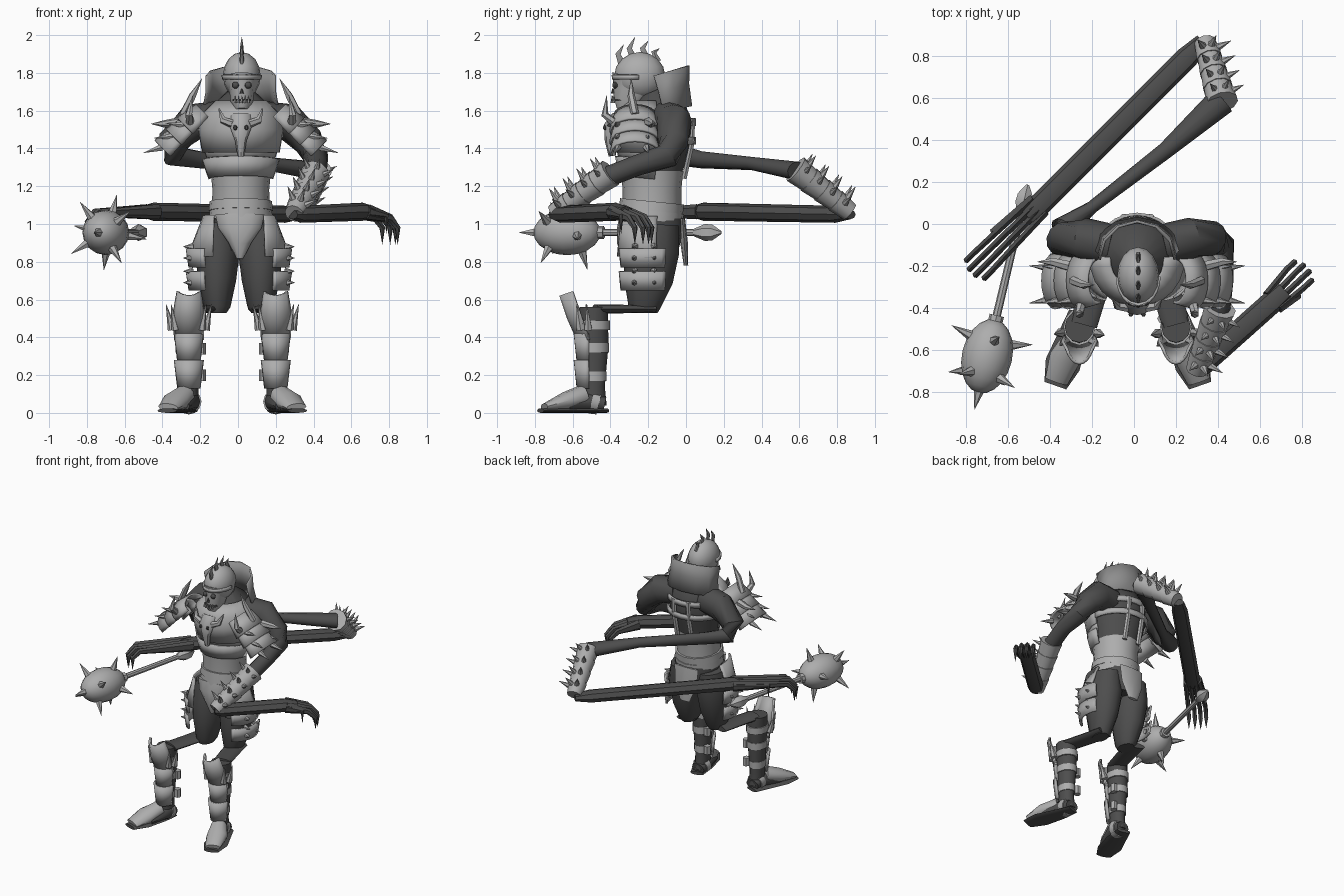
import bpy, bmesh
from math import sin, cos, pi, radians
from mathutils import Vector

default_cube = bpy.data.objects.get("Cube")
if default_cube:
    bpy.data.objects.remove(default_cube)

X, Y, Z = Vector((1, 0, 0)), Vector((0, 1, 0)), Vector((0, 0, 1))
MID = .015


def material(name, value):
    mat = bpy.data.materials.new(name)
    mat.use_nodes = True
    colour = (value, value, value, 1)
    mat.diffuse_color = colour
    mat.node_tree.nodes["Principled BSDF"].inputs["Base Color"].default_value = colour
    return mat


ARMOUR = material("armour grey", .42)
CLOTH = material("collar grey", .27)
BODY = material("body dark grey", .075)


def frame(tangent, ref):
    u = (ref - tangent * ref.dot(tangent)).normalized()
    return u, tangent.cross(u)


def add_tube(bm, path, ref, arc, sides):
    """Sweep an ellipse, or part of one, along (x, y, z, radius, radius) points."""
    centres = [Vector(p[:3]) for p in path]
    closed = arc is None
    start, end = arc or (0, 360)
    count = sides if closed else sides + 1
    rings = []
    for i, p in enumerate(path):
        tangent = Vector()
        if i > 0:
            tangent += (centres[i] - centres[i - 1]).normalized()
        if i < len(path) - 1:
            tangent += (centres[i + 1] - centres[i]).normalized()
        u, v = frame(tangent.normalized(), ref)
        ring = []
        for k in range(count):
            a = radians(start + (end - start) * k / sides)
            ring.append(bm.verts.new(centres[i] + u * p[3] * cos(a) + v * p[-1] * sin(a)))
        rings.append(ring)
    for low, high in zip(rings, rings[1:]):
        for k in range(sides):
            n = (k + 1) % count
            bm.faces.new((low[k], low[n], high[n], high[k]))
    if closed:
        bm.faces.new(rings[0][::-1])
        bm.faces.new(rings[-1])


def part(name, mat, paths, ref=X, arc=None, sides=12, mirror=None):
    bm = bmesh.new()
    for path in paths:
        add_tube(bm, path, ref, arc, sides)
    if mirror is not None:
        copy = bmesh.ops.duplicate(bm, geom=bm.verts[:] + bm.edges[:] + bm.faces[:])["geom"]
        for v in copy:
            if isinstance(v, bmesh.types.BMVert):
                v.co.x = 2 * mirror - v.co.x
    bmesh.ops.recalc_face_normals(bm, faces=bm.faces[:])
    mesh = bpy.data.meshes.new(name)
    bm.to_mesh(mesh)
    bm.free()
    mesh.materials.append(mat)
    obj = bpy.data.objects.new(name, mesh)
    bpy.context.collection.objects.link(obj)
    if arc:
        solid = obj.modifiers.new("thickness", "SOLIDIFY")
        solid.thickness = .014
        solid.offset = 0
    bpy.ops.object.select_all(action="DESELECT")
    obj.select_set(True)
    bpy.context.view_layer.objects.active = obj
    bpy.ops.object.shade_smooth_by_angle(angle=radians(40))
    return obj


def spike(base, direction, length, radius):
    base = Vector(base)
    tip = base + Vector(direction).normalized() * length
    return [(*base, radius), (*tip, .001)]


def ellipsoid(centre, axis, half, radius, depth=None, steps=8):
    centre, axis = Vector(centre), Vector(axis).normalized()
    path = []
    for i in range(steps + 1):
        a = pi * i / steps
        r = max(sin(a), .02)
        path.append((*(centre - axis * half * cos(a)), radius * r, (depth or radius) * r))
    return path


def column(x, *rows):
    """Upright path with one x: rows are (y, z, x radius, y radius)."""
    return [(x, *row) for row in rows]


# Torso and chest armour
part("torso", BODY, [column(MID, (-.17, .86, .13, .13), (-.17, 1, .165, .165), (-.18, 1.12, .14, .14),
                            (-.18, 1.25, .15, .15), (-.17, 1.4, .19, .19), (-.16, 1.55, .2, .2),
                            (-.15, 1.63, .15, .14), (-.18, 1.7, .07, .07))], sides=16)
part("chest_plate", ARMOUR, [column(MID, (-.17, 1.38, .2, .2), (-.17, 1.5, .22, .22),
                                    (-.17, 1.58, .2, .2), (-.17, 1.65, .13, .14))], arc=(-185, 5))
part("rib_plates", ARMOUR, [column(MID, (-.18, z, .165, .17), (-.17, z + .1, .2, .2))
                            for z in (1.24, 1.32)], arc=(-185, 5))
part("waist_plate", ARMOUR, [column(MID, (-.18, 1.06, .155, .155), (-.18, 1.18, .15, .155),
                                    (-.18, 1.28, .16, .165))], sides=16)
part("belt", ARMOUR, [column(MID, (-.185, z, .17, .17), (-.18, z + .05, .165, .17))
                      for z in (1.02, 1.07)], sides=16)
part("groin_plate", ARMOUR, [column(.01, (-.31, .82, .02, .03), (-.32, .9, .06, .045),
                                    (-.32, .98, .115, .045), (-.31, 1.05, .13, .04))])
part("back_flap", ARMOUR, [column(.01, (0, .78, .04, .012), (-.01, .9, .09, .02),
                                  (-.02, 1.03, .1, .015))], sides=8)
part("back_straps", ARMOUR, [column(MID, (-.16, z, .205, .205), (-.16, z + .04, .207, .207))
                             for z in (1.42, 1.52)], arc=(0, 180))
part("back_buckles", ARMOUR, [column(MID + s * .06, (-.01, 1.24, .02, .015), (.03, 1.42, .02, .015),
                                     (.04, 1.56, .02, .01)) for s in (-1, 1)], sides=6)

# Horned skull emblem
part("chest_skull", ARMOUR, [column(MID, (-.39, 1.36, .018, .02), (-.4, 1.44, .03, .03),
                                    (-.4, 1.52, .06, .035), (-.37, 1.58, .05, .02))], sides=8)
part("chest_skull_horns", ARMOUR, [[(.06, -.4, 1.53, .022), (.11, -.39, 1.55, .02),
                                    (.13, -.36, 1.61, .004)]], ref=Z, sides=6, mirror=MID)
part("chest_skull_eyes", BODY, [ellipsoid((.045, -.43, 1.51), Z, .014, .012, steps=4)],
     sides=6, mirror=MID)

# Collar and head
part("collar", CLOTH, [[(MID, -.12, 1.59, .2, .15), (MID, -.145, 1.7, .18, .16),
                        (MID, -.17, 1.785, .18, .19)]], arc=(0, 180), sides=6)
part("helmet", ARMOUR, [ellipsoid((.02, -.245, 1.785), Z, .125, .1, .135)], sides=16)
part("helmet_brow", ARMOUR, [column(.02, (-.25, 1.765, .098, .134), (-.25, 1.79, .1, .137))],
     arc=(-180, 0))
part("skull_mask", ARMOUR, [column(.02, (-.33, 1.6, .035, .04), (-.31, 1.65, .06, .08),
                                   (-.29, 1.7, .065, .1), (-.27, 1.77, .09, .125))])
part("mask_eyes", BODY, [ellipsoid((.053, -.375, 1.735), Z, .018, .02, .015, 6)], sides=8, mirror=.02)
part("mask_nose", BODY, [spike((.02, -.388, 1.69), Z, .03, .012)], sides=6)
part("mask_mouth", BODY, [column(.02, (-.345, 1.65, .05, .05), (-.345, 1.663, .05, .05))])
part("mask_teeth", ARMOUR, [spike((.02 + i * .018, -.392 + abs(i) * .005, 1.64), Z, .04, .008)
                            for i in (-2, -1, 0, 1, 2)], sides=5)
part("helmet_crest", CLOTH, [[(.02, y, z, .012, .022), (.02, y - .02, z + .05, .01, .016),
                              (.02, y + .01, z + h, .001)]
                             for y, z, h in ((-.34, 1.85, .1), (-.28, 1.88, .11),
                                             (-.21, 1.88, .09), (-.15, 1.86, .07))], sides=6)

# Layered shoulder guards with horns, mirrored
slope = Vector((.66, 0, -.66))
guards, shoulder_spikes = [], []
for i in range(3):
    top = Vector((.2, -.27, 1.58)) + slope * .09 * i
    end = top + slope * .13
    guards.append([(*top, .105, .07), (*end, .13, .09)])
    for y in (-.09, .06):
        base = end + Vector((.03, y, .03))
        shoulder_spikes.append(spike(base, (1, y * 2, .1 - .2 * i), .1, .02))
part("shoulder_guards", ARMOUR, guards, ref=Y, arc=(-15, 195), mirror=MID)
part("shoulder_spikes", ARMOUR, shoulder_spikes, ref=Y, sides=6, mirror=MID)
part("shoulder_horns", ARMOUR,
     [[(.32, -.27, 1.58, .022), (.27, -.29, 1.68, .02), (.22, -.29, 1.77, .001)],
      [(.28, -.36, 1.52, .025), (.29, -.43, 1.58, .02), (.27, -.42, 1.68, .001)],
      [(.34, -.2, 1.54, .025), (.42, -.18, 1.53, .02), (.49, -.18, 1.53, .001)]],
     ref=Vector((.6, -.6, .5)), sides=6, mirror=MID)

# Arms
shoulder = [(.14, -.1, 1.55, .1), (.27, -.07, 1.54, .1), (.37, -.07, 1.44, .085)]
part("left_arm", BODY, [shoulder + [(.41, -.1, 1.36, .07), (.42, -.26, 1.31, .055),
                                    (.4, -.44, 1.24, .055)]], ref=Z)
part("right_arm", BODY, [[(2 * MID - x, y, z, r) for x, y, z, r in shoulder] +
                         [(-.34, -.02, 1.36, .06), (-.2, .08, 1.34, .045, .03),
                          (.15, .35, 1.32, .035, .04), (.42, .59, 1.28, .05, .07)]], ref=Z)


def bracer(side, start, end):
    start, end = Vector(start), Vector(end)
    axis = (end - start).normalized()
    u, v = frame(axis, Z)
    if v.x < 0:
        v = -v
    cuffs, thorns = [], []
    for i in range(4):
        a, b = start.lerp(end, i / 4), start.lerp(end, (i + 1.1) / 4)
        cuffs.append([(*a, .078 - i * .005), (*b, .067 - i * .005)])
        for angle in (-15, 30, 75):
            out = u * cos(radians(angle)) + v * sin(radians(angle))
            thorns.append(spike(a.lerp(b, .4) + out * .055, out + Z * .2, .075, .019))
    part(side + "_bracer", ARMOUR, cuffs, ref=Z, sides=10)
    part(side + "_bracer_spikes", ARMOUR, thorns, ref=Vector((.3, .9, .2)), sides=6)


def hand(side, wrist, knuckle, tip):
    """Long palm with four drooping fingers and a thumb."""
    wrist, knuckle, tip = Vector(wrist), Vector(knuckle), Vector(tip)
    ahead = (tip - wrist).normalized()
    across = ahead.cross(Z).normalized()
    part(side + "_palm", BODY, [[(*wrist, .025, .04), (*wrist.lerp(knuckle, .1), .045, .055),
                                 (*knuckle, .048, .055), (*(knuckle + ahead * .08), .03, .05)]],
         ref=Z, sides=8)
    fingers = []
    for k in (-1.5, -.5, .5, 1.5):
        bend = tip + across * k * .04 - ahead * abs(k) * .02
        fingers.append([(*(knuckle + across * k * .03), .04, .019), (*bend, .022, .016),
                        (*(bend + ahead * .05 - Z * .05), .016), (*(bend + ahead * .05 - Z * .14), .008)])
    thumb = knuckle.lerp(tip, .6) + across * .07
    fingers.append([(*(knuckle + across * .04), .03), (*thumb, .015), (*(thumb - Z * .1), .006)])
    part(side + "_fingers", BODY, fingers, ref=Z, sides=6)


bracer("left", (.41, -.4, 1.27), (.3, -.69, 1.06))
hand("left", (.29, -.7, 1.05), (.66, -.37, 1.065), (.79, -.24, 1.03))
bracer("right", (.42, .58, 1.29), (.34, .86, 1.07))
hand("right", (.33, .87, 1.05), (-.45, .09, 1.065), (-.74, -.2, 1.06))

# Spiked mace
head = Vector((-.7, -.63, .955))
grip = Vector((.23, .97, 0)).normalized()
part("mace_handle", ARMOUR, [[(*(head + grip * .16), .035), (*(head + grip * .2), .035)],
                             [(*(head + grip * .15), .02), (*(head + grip * .74), .018)]], ref=Z, sides=8)
part("mace_pommel", ARMOUR, [[(*(head + grip * d), r) for d, r in
                              ((.69, .02), (.75, .045), (.79, .042), (.84, .008))]], ref=Z, sides=6)
part("mace_head", ARMOUR, [ellipsoid(head, grip, .18, .12, steps=10)], ref=Z, sides=16)
u, v = frame(grip, Z)
mace_spikes = [spike(head - grip * .17, -grip, .09, .025)]
for along, turn in ((-.5, 55), (.45, 10)):
    for k in range(4):
        a = radians(turn + k * 90)
        out = (u * cos(a) + v * sin(a)) * (1 - along * along) ** .5
        mace_spikes.append(spike(head + grip * along * .17 + out * .105, out + grip * along * .5, .11, .027))
part("mace_spikes", ARMOUR, mace_spikes, ref=Vector((.5, .3, .8)), sides=6)

# Thighs and hip guards, mirrored
part("thighs", BODY, [column(.12, (-.17, 1, .09, .13), (-.18, .86, .12, .145), (-.2, .7, .1, .13),
                             (-.22, .56, .07, .085), (-.22, .53, .05, .07))], mirror=.005)
part("knee_links", BODY, [[(.12, -.17, .55, .07, .02), (.15, -.3, .55, .07, .022),
                           (.2, -.48, .55, .065, .025)]], mirror=-.02)
part("hip_guards", ARMOUR, [column(.13, (-.19, .82, .145, .17), (-.18, 1.04, .06, .16))],
     arc=(-85, 10), mirror=.005)
part("thigh_guards", ARMOUR, [column(.14, (-.2, z, .125, .15), (-.2, z + .1, .14, .16))
                              for z in (.65, .77)], arc=(-70, 35), mirror=.005)
part("thigh_rivets", ARMOUR, [spike((.25, y, z), (1, (y + .2) * 3, 0), .05, .02)
                              for y in (-.27, -.17) for z in (.69, .75, .82, .88)],
     ref=Z, sides=6, mirror=.005)

# Shins, greaves and feet, mirrored
LEG, CENTRE = .2, -.03
part("shins", BODY, [column(LEG, (-.49, .04, .05, .07), (-.49, .14, .05, .06), (-.49, .36, .065, .08),
                            (-.49, .56, .07, .075))], mirror=CENTRE)
part("greaves", ARMOUR, [column(LEG, (-.5, z, .056, .072), (-.5, z + .15, .074, .088))
                         for z in (.13, .27)], arc=(-170, -10), mirror=CENTRE)
part("knee_guards", ARMOUR, [column(LEG, (-.47, .4, .08, .1), (-.51, .54, .088, .12),
                                    (-.55, .66, .065, .12))], arc=(-155, -25), sides=8, mirror=CENTRE)
part("knee_thorns", ARMOUR, [spike((LEG + .09 * cos(a), -.5 + .09 * sin(a), .44),
                                   (cos(a) * .25, sin(a) * .25, 1), .14, .024)
                             for a in (-2.9, -2.4, -.7, -.2)], sides=6, mirror=CENTRE)
part("shin_straps", ARMOUR, [column(LEG, (-.49, z, r, r + .012), (-.49, z + .05, r, r + .012))
                             for z, r in ((.17, .057), (.32, .07), (.44, .076))], mirror=CENTRE)
part("shin_buckles", ARMOUR, [[(LEG - .065, -.45, z, .025), (LEG - .065, -.45, z + .06, .025)]
                              for z in (.17, .31)], sides=6, mirror=CENTRE)
part("feet", BODY, [[(LEG, -.43, .045, .05, .04), (LEG, -.5, .06, .06, .06),
                     (.26, -.64, .04, .07, .035)]], mirror=CENTRE)
part("toe_caps", ARMOUR, [[(.22, -.54, .09, .055, .06), (.27, -.64, .06, .075, .05),
                           (.31, -.75, .03, .055, .02)]], mirror=CENTRE)
part("heel_straps", ARMOUR, [[(.2, -.46, .05, .062, .06), (.2, -.5, .06, .067, .065)]], mirror=CENTRE)
part("soles", BODY, [[(LEG, -.42, .012, .05, .012), (.23, -.53, .012, .07, .012),
                      (.28, -.67, .012, .085, .012), (.315, -.77, .012, .055, .012)]], mirror=CENTRE)
